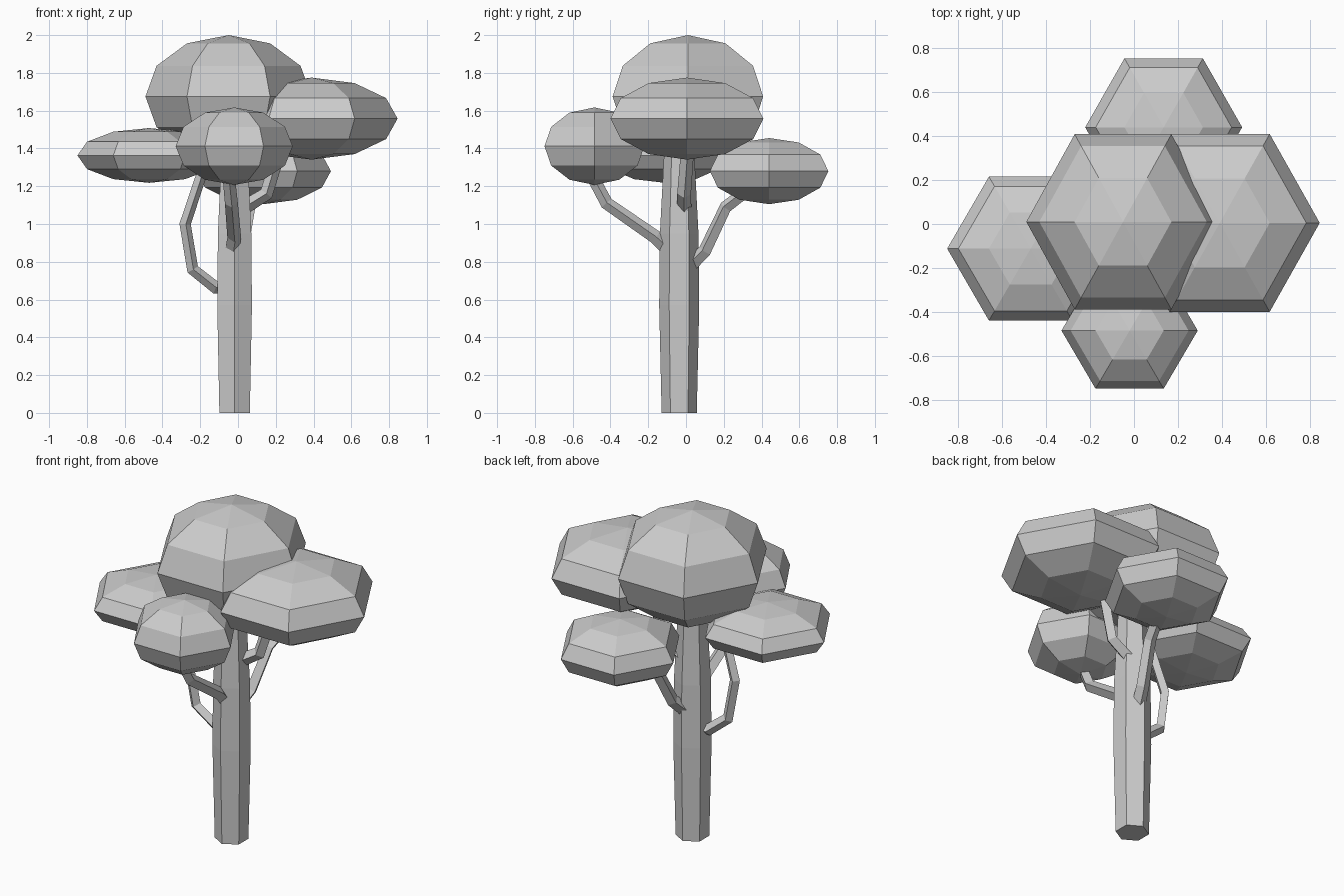
import bpy, bmesh
from math import sin, cos, pi, radians

if "Cube" in bpy.data.objects:
    bpy.data.objects.remove(bpy.data.objects["Cube"])


def loft(name, rings, sides=6, start=0.0):
    """Closed faceted solid through horizontal rings (cx, cy, z, rx, ry)."""
    bm = bmesh.new()
    loops = []
    for cx, cy, z, rx, ry in rings:
        loops.append([bm.verts.new((cx + rx * cos(start + 2 * pi * i / sides),
                                    cy + ry * sin(start + 2 * pi * i / sides), z))
                      for i in range(sides)])
    for a, b in zip(loops, loops[1:]):
        for i in range(sides):
            j = (i + 1) % sides
            bm.faces.new((a[i], a[j], b[j], b[i]))
    bm.faces.new(loops[0][::-1])
    bm.faces.new(loops[-1])
    bmesh.ops.remove_doubles(bm, verts=bm.verts, dist=0.0005)
    bmesh.ops.recalc_face_normals(bm, faces=bm.faces)
    mesh = bpy.data.meshes.new(name)
    bm.to_mesh(mesh)
    bm.free()
    obj = bpy.data.objects.new(name, mesh)
    bpy.context.collection.objects.link(obj)
    return obj


def foliage(name, center, radii):
    """Six-sided, six-ring squashed sphere."""
    x, y, z = center
    rx, ry, rz = radii
    rings = []
    for k in range(7):
        a = pi * k / 6
        s = sin(a) if 0 < k < 6 else 0.00001
        rings.append((x, y, z - rz * cos(a), rx * s, ry * s))
    return loft(name, rings)


def branch(name, points, radius=0.035):
    """Four-sided bent tube along a path."""
    curve = bpy.data.curves.new(name, 'CURVE')
    curve.dimensions = '3D'
    curve.bevel_depth = radius
    curve.bevel_resolution = 0
    curve.use_fill_caps = True
    spline = curve.splines.new('POLY')
    spline.use_smooth = False
    spline.points.add(len(points) - 1)
    for i, (p, co) in enumerate(zip(spline.points, points)):
        p.co = (*co, 1)
        p.radius = 1.1 - 0.06 * i
    obj = bpy.data.objects.new(name, curve)
    bpy.context.collection.objects.link(obj)
    bpy.ops.object.select_all(action='DESELECT')
    obj.select_set(True)
    bpy.context.view_layer.objects.active = obj
    bpy.ops.object.convert(target='MESH')
    return obj


# Trunk, slightly swollen in the middle
loft("trunk", [(-0.018, -0.036, z, r, r) for z, r in
               ((0, 0.093), (0.57, 0.106), (0.95, 0.102), (1.22, 0.088), (1.48, 0.075))],
     start=radians(30))

# Branches
branch("left_branch", [(-0.06, -0.04, 0.67), (-0.12, -0.045, 0.665), (-0.24, -0.06, 0.76),
                       (-0.28, -0.07, 1.0), (-0.19, -0.09, 1.27)], 0.033)
branch("right_branch", [(0.02, -0.01, 1.08), (0.15, -0.01, 1.16), (0.23, 0.01, 1.42)])
branch("front_branch", [(-0.03, -0.09, 0.86), (-0.02, -0.16, 0.93), (-0.035, -0.42, 1.11),
                        (-0.05, -0.50, 1.26)])
branch("back_branch", [(-0.01, 0.03, 0.79), (0.02, 0.10, 0.86), (0.06, 0.21, 1.09),
                       (0.10, 0.34, 1.19)])

# Foliage clumps
foliage("top_foliage", (-0.05, 0.01, 1.675), (0.44, 0.46, 0.325))
foliage("right_foliage", (0.39, 0.005, 1.558), (0.455, 0.467, 0.217))
foliage("left_foliage", (-0.47, -0.112, 1.363), (0.38, 0.378, 0.145))
foliage("front_foliage", (-0.02, -0.485, 1.412), (0.31, 0.305, 0.205))
foliage("back_foliage", (0.135, 0.44, 1.28), (0.357, 0.362, 0.175))
